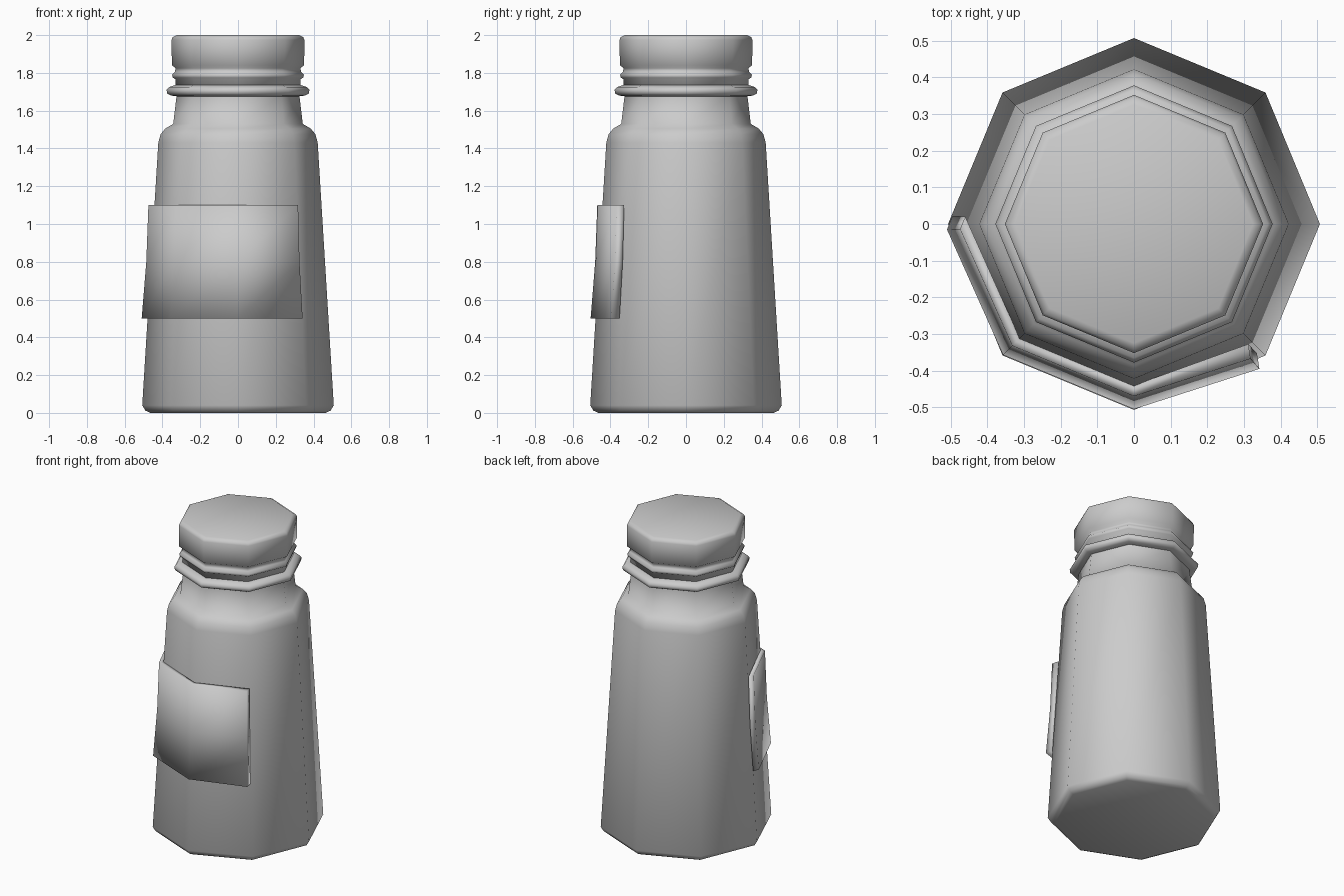
import bpy, bmesh, math

if "Cube" in bpy.data.objects:
    bpy.data.objects.remove(bpy.data.objects["Cube"])


def finish(name, bm):
    bmesh.ops.recalc_face_normals(bm, faces=bm.faces)
    mesh = bpy.data.meshes.new(name)
    bm.to_mesh(mesh)
    bm.free()
    mesh.shade_smooth()
    ob = bpy.data.objects.new(name, mesh)
    bpy.context.collection.objects.link(ob)
    return ob


def octagon_lathe(name, profile, sides=8):
    """Closed faceted solid from (radius, z) pairs, a corner on +x."""
    bm = bmesh.new()
    rings = [[bm.verts.new((r * math.cos(math.tau * i / sides),
                            r * math.sin(math.tau * i / sides), z))
              for i in range(sides)] for r, z in profile]
    for a, b in zip(rings, rings[1:]):
        for i in range(sides):
            j = (i + 1) % sides
            bm.faces.new((a[i], a[j], b[j], b[i]))
    bm.faces.new(rings[0])
    bm.faces.new(rings[-1])
    return finish(name, bm)


# Tapered body with shoulder and neck
octagon_lathe("bottle_body", [
    (0.465, 0), (0.49, 0.012), (0.507, 0.04), (0.422, 1.43), (0.41, 1.475),
    (0.385, 1.505), (0.343, 1.53), (0.325, 1.68), (0.325, 1.73)])

# Flared collar under the cap
octagon_lathe("neck_collar", [
    (0.315, 1.675), (0.355, 1.68), (0.375, 1.69), (0.378, 1.71),
    (0.365, 1.725), (0.335, 1.735)])

# Cap with a tamper ring at its base
octagon_lathe("cap", [
    (0.33, 1.725), (0.33, 1.765), (0.345, 1.775), (0.349, 1.79),
    (0.335, 1.805), (0.33, 1.825), (0.35, 1.84), (0.352, 1.975),
    (0.345, 1.99), (0.325, 2.0)])

# Wrapped label: outer and inner outlines at its lower edge, tapering upwards
outer = [(-0.51, -0.015), (-0.357, -0.357), (0, -0.505), (0.342, -0.395)]
inner = [(-0.495, 0.022), (-0.335, -0.335), (0, -0.473), (0.335, -0.352)]
bm = bmesh.new()
loops = []
for z, s in ((0.5, 1.0), (0.8, 0.952), (1.1, 0.93)):
    loops.append([bm.verts.new((x * s, y * s, z))
                  for x, y in outer + inner[::-1]])
for a, b in zip(loops, loops[1:]):
    for i in range(8):
        j = (i + 1) % 8
        bm.faces.new((a[i], a[j], b[j], b[i]))
for loop in (loops[0], loops[-1]):
    for i in range(3):
        bm.faces.new((loop[i], loop[i + 1], loop[6 - i], loop[7 - i]))
finish("label", bm)
